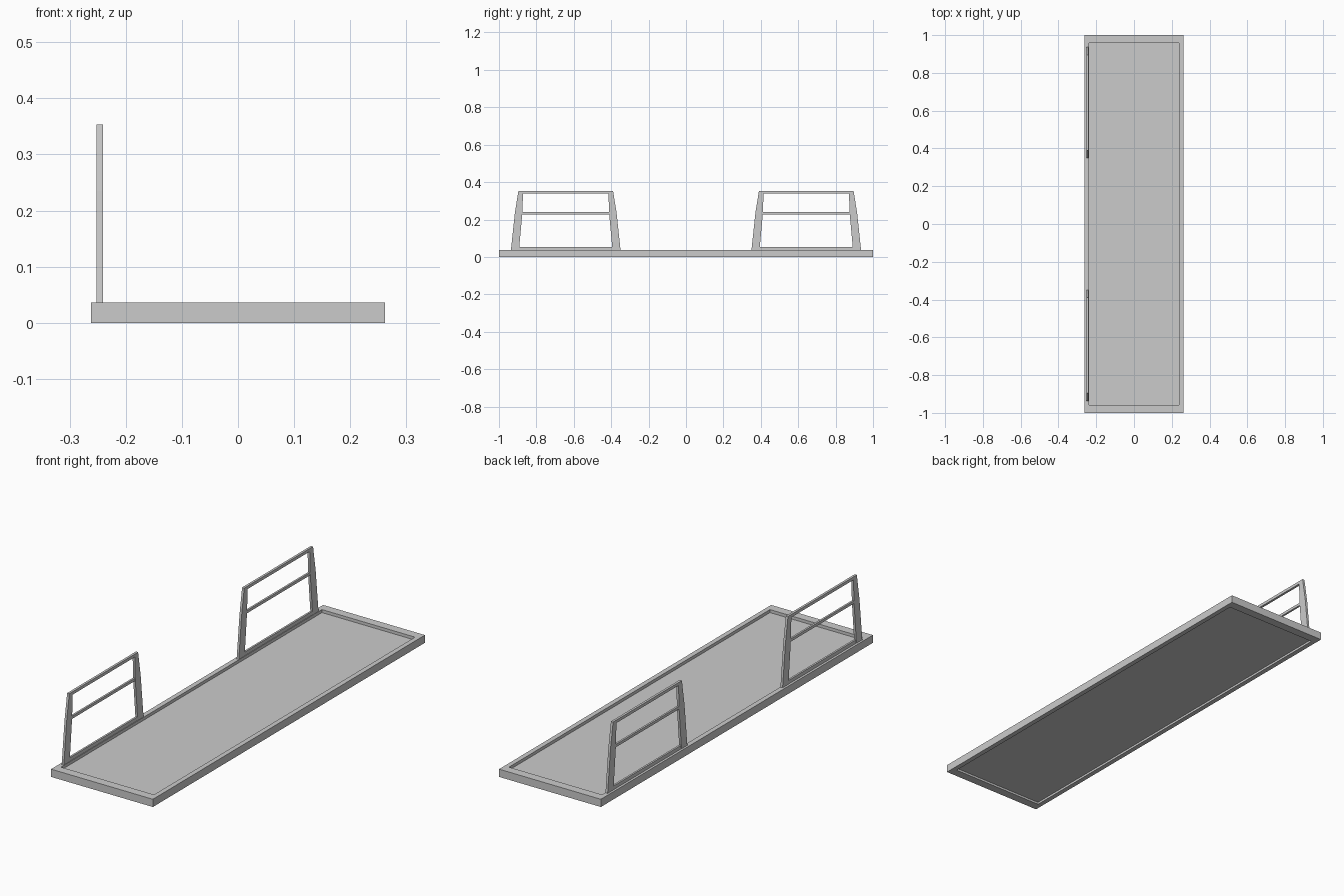
import bpy, bmesh

if "Cube" in bpy.data.objects:
    bpy.data.objects.remove(bpy.data.objects["Cube"])


def make_object(name, bm):
    bmesh.ops.recalc_face_normals(bm, faces=bm.faces)
    mesh = bpy.data.meshes.new(name)
    bm.to_mesh(mesh)
    bm.free()
    obj = bpy.data.objects.new(name, mesh)
    bpy.context.collection.objects.link(obj)
    return obj


def box(name, x0, x1, y0, y1, z0, z1):
    bm = bmesh.new()
    bmesh.ops.create_cube(bm, size=1)
    for v in bm.verts:
        v.co = (x0 if v.co.x < 0 else x1,
                y0 if v.co.y < 0 else y1,
                z0 if v.co.z < 0 else z1)
    return make_object(name, bm)


def plate(name, profile, x0, x1):
    # Extrude a (y, z) outline along x
    bm = bmesh.new()
    face = bm.faces.new([bm.verts.new((x0, y, z)) for y, z in profile])
    ext = bmesh.ops.extrude_face_region(bm, geom=[face])
    verts = [g for g in ext["geom"] if isinstance(g, bmesh.types.BMVert)]
    bmesh.ops.translate(bm, verts=verts, vec=(x1 - x0, 0, 0))
    return make_object(name, bm)


# Platform: border and both recessed panels made from one block
W, H = 0.262, 0.036
bm = bmesh.new()
bmesh.ops.create_cube(bm, size=1)
for v in bm.verts:
    v.co = (v.co.x * 2 * W, v.co.y * 2, (v.co.z + 0.5) * H)
bm.normal_update()
for sign, depth in ((1, 0.014), (-1, 0.010)):
    face = next(f for f in bm.faces if f.normal.z * sign > 0.9)
    bmesh.ops.inset_region(bm, faces=[face], thickness=0.032)
    for v in face.verts:
        v.co.y *= 0.95 / 0.968
    ext = bmesh.ops.extrude_discrete_faces(bm, faces=[face])
    bmesh.ops.translate(bm, verts=ext["faces"][0].verts, vec=(0, 0, -sign * depth))
    bm.normal_update()
make_object("platform", bm)

# Guard rails: one at each end of the back edge
X0, X1, MID, TOP = -0.252, -0.241, 0.235, 0.353
for side, label in ((-1, "front"), (1, "rear")):
    # Tapered, slightly kinked legs
    for end, leg in ((1, "outer"), (-1, "inner")):
        half = [(0.293, H), (0.272, MID), (0.253, TOP),
                (0.228, TOP), (0.232, MID), (0.250, H)]
        prof = [(side * (0.643 + end * y), z) for y, z in half]
        plate(f"{label}_{leg}_leg", prof, X0, X1)
    # Horizontal bars between the legs
    for bar, reach, z0, z1, inset in (("top_bar", 0.240, 0.339, TOP, 0.0),
                                      ("middle_bar", 0.240, 0.227, 0.240, 0.001),
                                      ("bottom_bar", 0.260, H, 0.053, 0.001)):
        y = side * 0.643
        box(f"{label}_{bar}", X0 + inset, X1 - inset, y - reach, y + reach, z0, z1)
